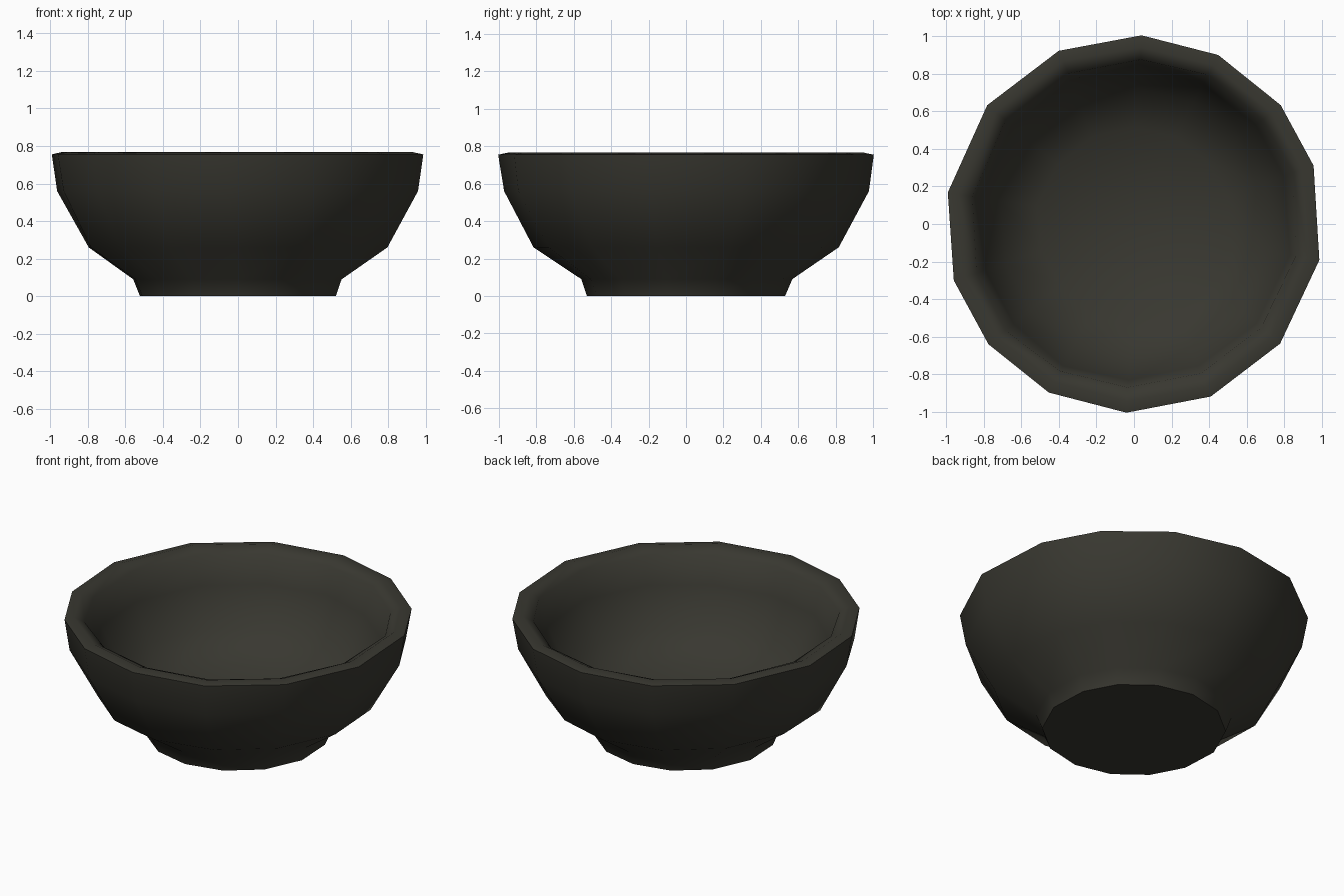
import bpy, bmesh, math, random

if "Cube" in bpy.data.objects:
    bpy.data.objects.remove(bpy.data.objects["Cube"])

random.seed(4)
# One dark olive clay colour
clay = bpy.data.materials.new("dark_olive_clay")
clay.diffuse_color = (0.040, 0.039, 0.030, 1)
clay.use_nodes = True
clay.node_tree.nodes["Principled BSDF"].inputs["Base Color"].default_value = clay.diffuse_color

# Uneven corner directions of the hand-made rim, in degrees
ANGLES = [-11, 18, 39, 63.5, 87.7, 113.5, 141, 170.4,
          197.4, 219.6, 243.2, 267.7, 294, 320.7]

# Profile rings from the foot, up the outside, over the lip, down the inside:
# radius, height, wobble, how much the ring follows the uneven rim
PROFILE = [
    (0.53, 0.00, 0.000, 0.5),
    (0.565, 0.09, 0.006, 0.5),
    (0.81, 0.26, 0.008, 0.7),
    (0.975, 0.56, 0.006, 1.0),
    (1.005, 0.755, 0.000, 1.0),
    (0.945, 0.768, 0.004, 1.0),
    (0.88, 0.735, 0.010, 1.0),
    (0.84, 0.56, 0.012, 0.9),
    (0.72, 0.33, 0.012, 0.8),
    (0.52, 0.19, 0.010, 0.5),
]


def build_bowl():
    bm = bmesh.new()
    n = len(ANGLES)
    rings = []
    for r, z, wobble, follow in PROFILE:
        ring = []
        for i, a in enumerate(ANGLES):
            even = -11 + 360 * i / n
            t = math.radians(even + (a - even) * follow)
            rr = r + random.uniform(-wobble, wobble)
            ring.append(bm.verts.new((rr * math.cos(t), rr * math.sin(t), z)))
        rings.append(ring)
    for low, high in zip(rings, rings[1:]):
        for i in range(n):
            j = (i + 1) % n
            bm.faces.new((low[i], low[j], high[j], high[i]))
    # Closed underside and rounded inner floor
    bm.faces.new(list(reversed(rings[0])))
    centre = bm.verts.new((0, 0, 0.15))
    for i in range(n):
        bm.faces.new((rings[-1][i], rings[-1][(i + 1) % n], centre))
    bmesh.ops.recalc_face_normals(bm, faces=bm.faces[:])
    mesh = bpy.data.meshes.new("bowl")
    bm.to_mesh(mesh)
    bm.free()
    mesh.materials.append(clay)
    bowl = bpy.data.objects.new("bowl", mesh)
    bpy.context.collection.objects.link(bowl)
    return bowl


bowl = build_bowl()
bpy.context.view_layer.objects.active = bowl
bowl.select_set(True)
bpy.ops.object.shade_smooth_by_angle(angle=math.radians(60))
